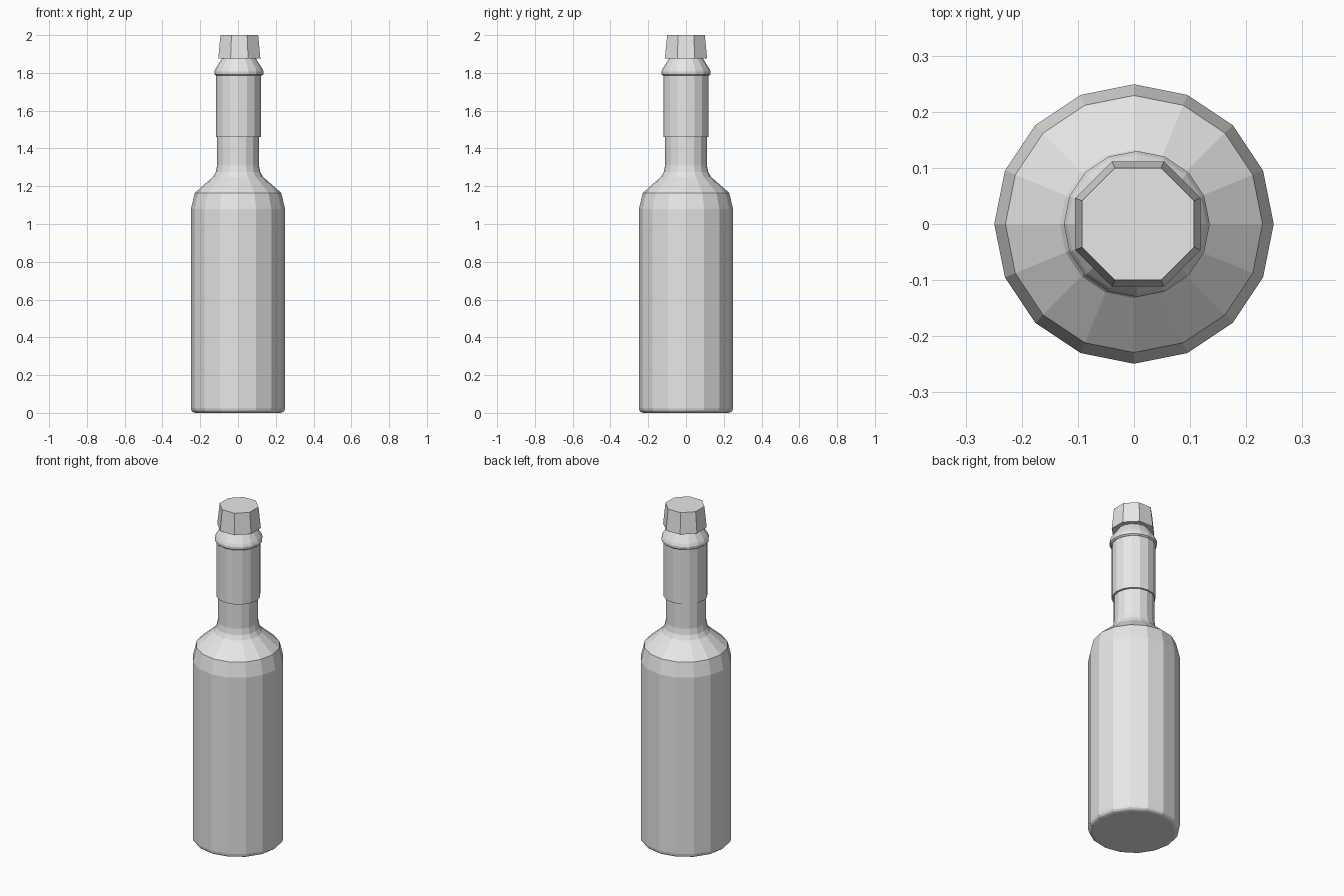
import bpy
import bmesh
from math import cos, sin, pi

cube = bpy.data.objects.get("Cube")
if cube:
    bpy.data.objects.remove(cube, do_unlink=True)

# One plain grey for every part
grey = bpy.data.materials.new("plain_grey")
grey.use_nodes = True
colour = (0.8, 0.8, 0.8, 1)
grey.diffuse_color = colour
grey.node_tree.nodes["Principled BSDF"].inputs["Base Color"].default_value = colour


def lathe(name, profile, sides, turn=0.0, x=0.0):
    """Faceted solid of revolution from (radius, height) pairs, bottom to top."""
    bm = bmesh.new()
    rings = []
    for r, z in profile:
        angles = [turn + 2 * pi * i / sides for i in range(sides)]
        rings.append([bm.verts.new((r * cos(a), r * sin(a), z)) for a in angles])
    for low, high in zip(rings, rings[1:]):
        for i in range(sides):
            j = (i + 1) % sides
            bm.faces.new((low[i], low[j], high[j], high[i]))
    bm.faces.new(rings[0][::-1])
    bm.faces.new(rings[-1])
    mesh = bpy.data.meshes.new(name)
    bm.to_mesh(mesh)
    bm.free()
    mesh.materials.append(grey)
    obj = bpy.data.objects.new(name, mesh)
    obj.location.x = x
    bpy.context.collection.objects.link(obj)
    return obj


# Bottle with rounded base, sloping shoulder and straight neck
lathe("bottle_body", [
    (0.225, 0), (0.238, 0.004), (0.246, 0.012), (0.249, 0.026),
    (0.249, 1.08), (0.229, 1.165), (0.132, 1.25), (0.118, 1.275),
    (0.111, 1.31), (0.111, 1.48)], 16)

# Sleeve around the upper neck
lathe("neck_sleeve", [(0.12, 1.46), (0.12, 1.80)], 16, x=0.003)

# Lip ring tapering up to the mouth
lathe("neck_lip", [
    (0.12, 1.785), (0.129, 1.792), (0.13, 1.807), (0.124, 1.822),
    (0.088, 1.878), (0.088, 1.90)], 16, x=0.005)

# Octagonal stopper, narrower at the top
lathe("stopper_cap", [(0.121, 1.875), (0.108, 2.0)], 8, turn=pi / 8, x=0.007)
